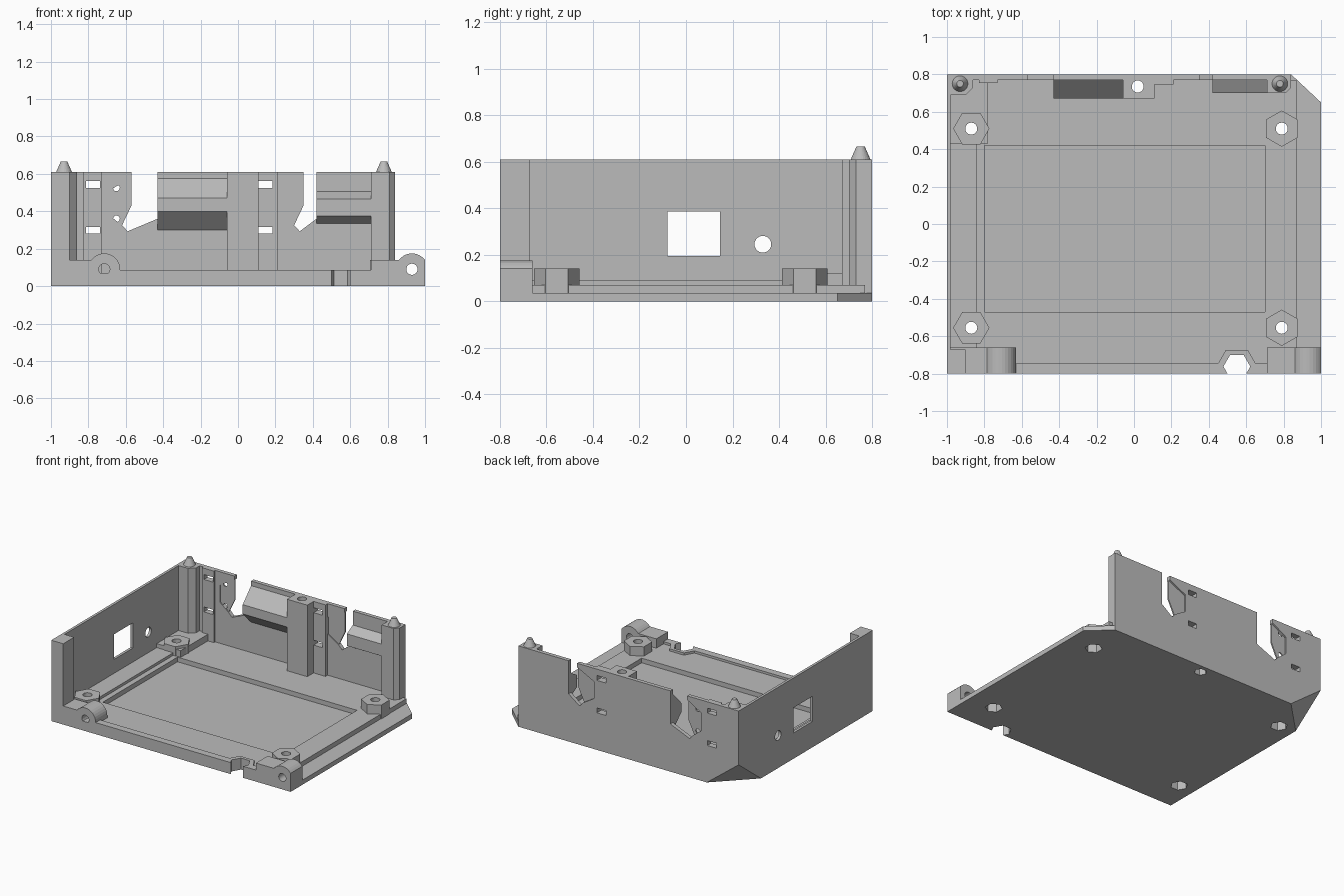
import bpy, bmesh
from math import cos, sin, pi, radians
from mathutils import Vector

if "Cube" in bpy.data.objects:
    bpy.data.objects.remove(bpy.data.objects["Cube"])

grey = bpy.data.materials.new("plain grey")
grey.use_nodes = True
COLOUR = (0.5, 0.5, 0.5, 1)
grey.diffuse_color = COLOUR
grey.node_tree.nodes["Principled BSDF"].inputs["Base Color"].default_value = COLOUR

FRONT, BACK, INNER, TOP = -0.8, 0.8, 0.77, 0.61


def finish(name, bm):
    bmesh.ops.recalc_face_normals(bm, faces=bm.faces)
    mesh = bpy.data.meshes.new(name)
    bm.to_mesh(mesh)
    bm.free()
    obj = bpy.data.objects.new(name, mesh)
    bpy.context.collection.objects.link(obj)
    mesh.materials.append(grey)
    return obj


def prism(name, pts, axis, lo, hi):
    """Extrude a 2D outline along an axis: z takes (x, y), y takes (x, z), x takes (y, z)."""
    place = {"x": lambda a, b, c: (c, a, b), "y": lambda a, b, c: (a, c, b),
             "z": lambda a, b, c: (a, b, c)}[axis]
    bm = bmesh.new()
    face = bm.faces.new([bm.verts.new(place(a, b, lo)) for a, b in pts])
    ext = bmesh.ops.extrude_face_region(bm, geom=[face])
    shift = Vector(place(0, 0, hi - lo))
    bmesh.ops.translate(bm, vec=shift, verts=[v for v in ext["geom"] if isinstance(v, bmesh.types.BMVert)])
    return finish(name, bm)


def rect(x0, x1, y0, y1):
    return [(x0, y0), (x1, y0), (x1, y1), (x0, y1)]


def box(name, x0, x1, y0, y1, z0, z1):
    return prism(name, rect(x0, x1, y0, y1), "z", z0, z1)


def ring(cx, cy, r, n, turn=0.0):
    return [(cx + r * cos(turn + 2 * pi * i / n), cy + r * sin(turn + 2 * pi * i / n)) for i in range(n)]


def cut(parts, cutters):
    for part in parts:
        for c in cutters:
            m = part.modifiers.new("cut", "BOOLEAN")
            m.operation, m.solver, m.object = "DIFFERENCE", "EXACT", c
        bpy.context.view_layer.update()
        graph = bpy.context.evaluated_depsgraph_get()
        done = bpy.data.meshes.new_from_object(part.evaluated_get(graph))
        part.modifiers.clear()
        part.data = done


def discard(cutters):
    for c in cutters:
        bpy.data.objects.remove(c)


# Floor plate with a clipped corner, and the raised deck around a shallow recess
floor = prism("floor_plate", [(-1, FRONT), (1, FRONT), (1, 0.65), (0.84, BACK), (-1, BACK)], "z", 0, 0.035)
deck = box("deck_frame", -0.98, 0.87, FRONT, INNER, 0.035, 0.07)
recess = box("recess_cutter", -0.8, 0.7, -0.47, 0.42, 0.0, 0.2)
cut([deck], [recess])
discard([recess])
ledge = box("left_ledge", -0.98, -0.84, -0.66, 0.45, 0.07, 0.09)
corner_block = box("corner_block", -0.98, -0.78, 0.43, INNER, 0.07, 0.12)

# Walls
side_wall = box("side_wall", -1, -0.98, FRONT, BACK, 0.0, TOP)
back_wall = box("back_wall", -0.98, 0.84, INNER, BACK, 0.0, TOP)
box("front_post", -0.98, -0.9, FRONT, -0.67, 0.035, TOP)
back_post = prism("back_left_post", [(-0.98, INNER), (-0.98, 0.69), (-0.9, 0.69), (-0.86, 0.73), (-0.86, INNER)],
                  "z", 0.035, TOP)
prism("back_right_post", [(0.71, INNER), (0.71, 0.7), (0.81, 0.7), (0.84, 0.73), (0.84, INNER)], "z", 0.035, TOP)
strips = [box("left_slot_strip", -0.83, -0.73, 0.755, INNER, 0.07, TOP),
          box("middle_slot_strip", 0.11, 0.21, 0.745, INNER, 0.07, TOP)]
column = box("screw_column", -0.06, 0.11, 0.67, INNER, 0.07, TOP)

# Sloped ribs on the inside of the back wall
prism("wide_rib", [(INNER, 0.575), (0.67, 0.47), (0.67, 0.4), (INNER, 0.3)], "x", -0.43, -0.06)
prism("narrow_rib", [(INNER, 0.505), (0.7, 0.465), (0.7, 0.375), (INNER, 0.335)], "x", 0.42, 0.71)

# Locating cones on the back posts
for name, x in (("left_cone", -0.93), ("right_cone", 0.78)):
    bm = bmesh.new()
    bmesh.ops.create_cone(bm, cap_ends=True, segments=24, radius1=0.042, radius2=0.018, depth=0.055)
    bmesh.ops.translate(bm, vec=(x, 0.75, TOP + 0.0275), verts=bm.verts)
    finish(name, bm)

# Cable notches: open slot with a hexagonal pocket beside it holding a thin plate
notches = []
for name, x0, x1, x2 in (("left", -0.69, -0.57, -0.43), ("right", 0.21, 0.35, 0.42)):
    mid = x1 - 0.05
    notches.append(prism(name + "_notch_cutter",
                         [(x0, 0.38), (mid, 0.325), (x1 - 0.02, 0.293), (x2, 0.36), (x2, 0.7),
                          (x1, 0.7), (x1, 0.58), (x0, 0.51)], "y", 0.7, 0.9))
    plate = prism(name + "_notch_plate",
                  [(x0, 0.38), (mid, 0.325), (x1, 0.43), (x1, 0.58), (x0, 0.51)], "y", 0.777, 0.787)
    if name == "left":
        eyes = [prism("eye_cutter", ring(x0 + 0.04, z, 0.018, 12), "y", 0.7, 0.9) for z in (0.36, 0.525)]
        cut([plate], eyes)
        discard(eyes)

# Tie slots through the back wall
slots = [prism("slot_cutter", rect(x, x + 0.075, z, z + 0.037), "y", 0.7, 0.9)
         for x in (-0.813, 0.11) for z in (0.28, 0.525)]
cut([back_wall], notches + slots)
cut(strips, slots)
discard(notches + slots)

# Window and round hole in the side wall
ports = [prism("window_cutter", rect(-0.08, 0.145, 0.195, 0.385), "x", -1.1, -0.9),
         prism("port_cutter", ring(0.33, 0.245, 0.036, 24), "x", -1.1, -0.9)]
cut([side_wall], ports)
discard(ports)

# Front lugs with rounded tops and cross holes
arc = [radians(a) for a in range(0, 181, 12)]
left_arc = [(-0.715 + 0.085 * cos(a), 0.09 + 0.085 * sin(a)) for a in arc if 0.09 + 0.085 * sin(a) > 0.14 or a < 1.5]
right_arc = [(0.93 + 0.085 * cos(a), 0.09 + 0.085 * sin(a)) for a in arc if a > 0.6 and 0.09 + 0.085 * sin(a) > 0.14]
lugs = [prism("left_lug", [(-0.98, 0.035), (-0.63, 0.035)] + left_arc + [(-0.785, 0.14), (-0.98, 0.14)],
              "y", FRONT, -0.66),
        prism("right_lug", [(0.71, 0.035), (1, 0.035), (1, 0.14)] + right_arc + [(0.86, 0.14), (0.71, 0.14)],
              "y", FRONT, -0.66)]
pins = [prism("pin_cutter", ring(x, 0.09, 0.03, 24), "y", -0.9, -0.5) for x in (-0.715, 0.93)]
cut(lugs, pins)
discard(pins)

# Front lip, swelling around a hexagonal notch
lip = prism("front_lip", [(-0.63, FRONT), (0.71, FRONT), (0.71, -0.745), (0.65, -0.745), (0.61, -0.675),
                          (0.49, -0.675), (0.45, -0.745), (-0.63, -0.745)], "z", 0.035, 0.087)
hex_notch = prism("hex_notch_cutter", ring(0.55, -0.762, 0.072, 6), "z", -0.1, 0.3)
cut([lip, floor, deck], [hex_notch])
discard([hex_notch])

# Hexagonal screw bosses with through holes and nut pockets beneath
spots = [(-0.87, 0.51, 0), (-0.87, -0.555, 0), (0.79, 0.51, pi / 6), (0.79, -0.555, pi / 6)]
bosses = [prism("screw_boss", ring(x, y, 0.097, 6, t), "z", 0.035, 0.14) for x, y, t in spots]
holes, pockets = [], []
for x, y, t in spots + [(0.02, 0.735, 0)]:
    holes.append(prism("hole_cutter", ring(x, y, 0.032, 24), "z", -0.1, 0.8))
    pockets.append(prism("pocket_cutter", ring(x, y, 0.06 if y < 0.7 else 0.045, 6, t), "z", -0.1, 0.065))
cut([floor, deck, ledge, corner_block] + bosses, holes + pockets)
cut([column, back_wall], [holes[-1]])
discard(holes + pockets)

# Underside of the back left corner sliced away at a slant
bm = bmesh.new()
tip = [bm.verts.new(p) for p in ((-1.02, 0.82, 0.235), (-0.68, 0.82, -0.026), (-1.02, 0.48, -0.026),
                                 (-1.02, 0.82, -0.026))]
for i in range(4):
    bm.faces.new(tip[:i] + tip[i + 1:])
slant = finish("corner_cutter", bm)
cut([floor, deck, side_wall, back_wall, back_post, corner_block], [slant])
discard([slant])
